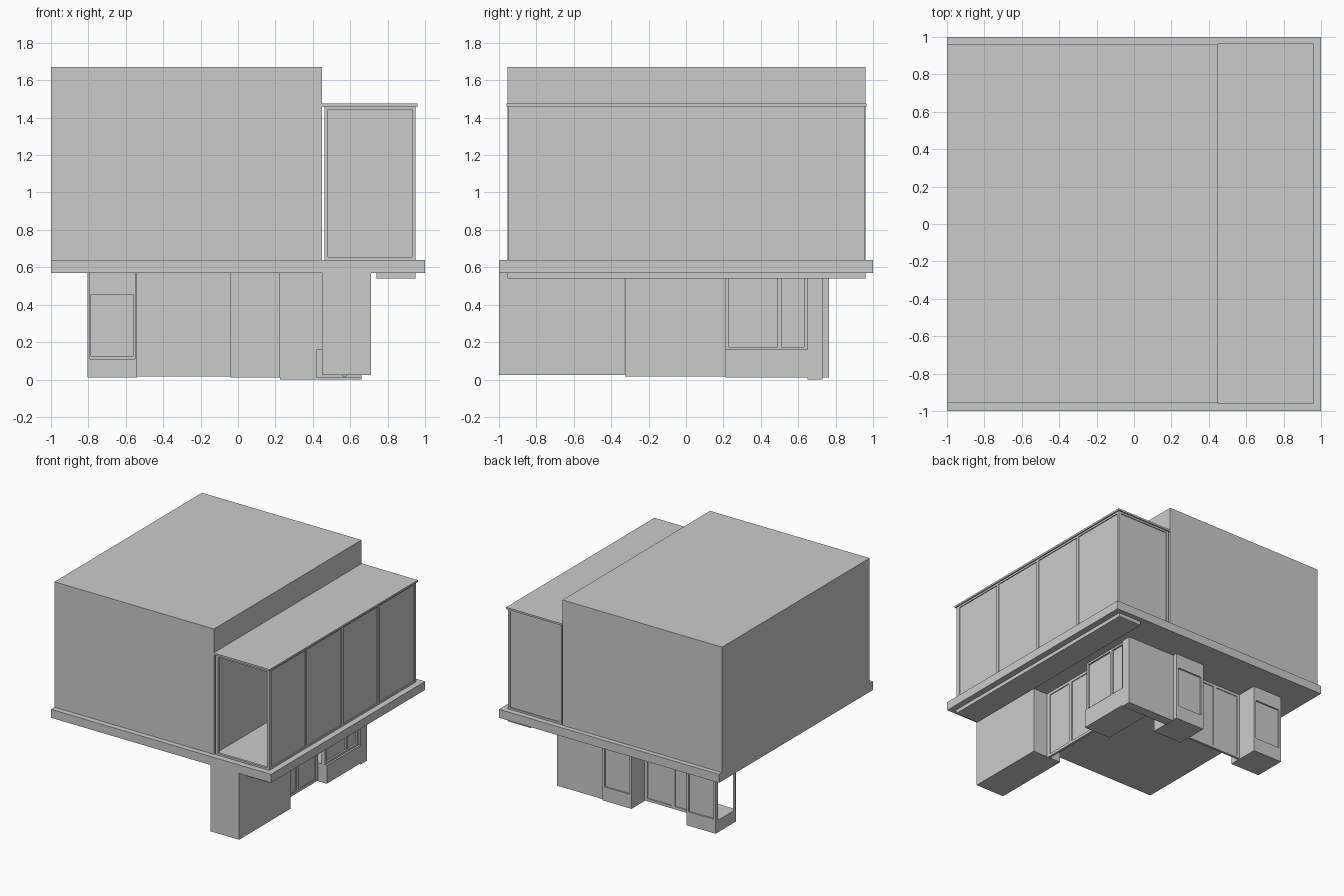
import bpy

if "Cube" in bpy.data.objects:
    bpy.data.objects.remove(bpy.data.objects["Cube"])


def box(name, x0, x1, y0, y1, z0, z1):
    bpy.ops.mesh.primitive_cube_add(size=1, location=((x0 + x1) / 2, (y0 + y1) / 2, (z0 + z1) / 2))
    o = bpy.context.object
    o.name = name
    o.scale = (x1 - x0, y1 - y0, z1 - z0)
    bpy.ops.object.transform_apply(location=False, rotation=False, scale=True)
    return o


def glazing(name, axis, stops, d0, d1, z0, z1, w=0.02, glass=True):
    """Framed wall along axis; stops are post centres, d0..d1 the frame depth."""
    def part(n, a, b, c, d, e, f):
        box(n, a, b, c, d, e, f) if axis == 'x' else box(n, c, d, a, b, e, f)
    a, b = stops[0], stops[-1]
    for s in stops:
        part(name + "_post", s - w / 2, s + w / 2, d0, d1, z0, z1)
    for lo, hi in zip(stops, stops[1:]):
        for e in (z0, z1 - w * 0.75):
            part(name + "_rail", lo + w / 2, hi - w / 2, d0, d1, e, e + w * 0.75)
        if glass:
            m = (d0 + d1) / 2
            part(name + "_pane", lo + w / 2, hi - w / 2, m - 0.003, m + 0.003, z0 + w * 0.75, z1 - w * 0.75)


# Upper storey and floor slab
box("floor_slab", -1, 1, -1, 1, 0.57, 0.64)
box("upper_storey", -1, 0.45, -0.955, 0.96, 0.64, 1.67)
box("soffit_strip", 0.74, 0.95, -0.955, 0.96, 0.54, 0.57)

# Glazed balcony: open front, glass side and back
box("balcony_roof", 0.45, 0.96, -0.96, 0.965, 1.46, 1.475)
glazing("balcony_side", 'y', [-0.925, -0.47, 0, 0.47, 0.945], 0.93, 0.95, 0.64, 1.46)
glazing("balcony_front", 'x', [0.472, 0.94], -0.95, -0.93, 0.64, 1.46, glass=False)
glazing("balcony_back", 'x', [0.472, 0.94], 0.935, 0.955, 0.64, 1.46)

# Ground floor solid walls
box("front_block", 0.45, 0.71, -1, -0.33, 0.025, 0.57)
box("back_wall", 0.225, 0.66, 0.65, 0.73, 0, 0.57)

# Side doors
glazing("side_door", 'y', [-0.312, -0.055, 0.195], 0.56, 0.58, 0.015, 0.57, 0.03)

# Side window on a low base
box("side_window_base", 0.42, 0.66, 0.21, 0.65, 0.01, 0.16)
glazing("side_window", 'y', [0.22, 0.5, 0.64], 0.61, 0.645, 0.16, 0.57)

# Back glazing between the bays
glazing("back_glazing", 'x', [-0.53, -0.3, -0.05], 0.575, 0.595, 0.015, 0.57, 0.03)

# Two back bays: base, framed window, header and inner side wall
for name, x0, x1, wall in (("left_bay", -0.805, -0.54, (-0.55, -0.54)),
                           ("middle_bay", -0.04, 0.225, (-0.04, 0.225))):
    box(name + "_base", x0, x1, 0.5, 0.765, 0.01, 0.11)
    box(name + "_header", x0, x1, 0.735, 0.765, 0.47, 0.57)
    box(name + "_wall", *wall, 0.5, 0.735, 0.11, 0.57)
    glazing(name + "_window", 'x', [x0 + 0.01, x1 - 0.01], 0.735, 0.765, 0.11, 0.47)
box("left_bay_corner_post", -0.805, -0.79, 0.5, 0.515, 0.11, 0.57)
